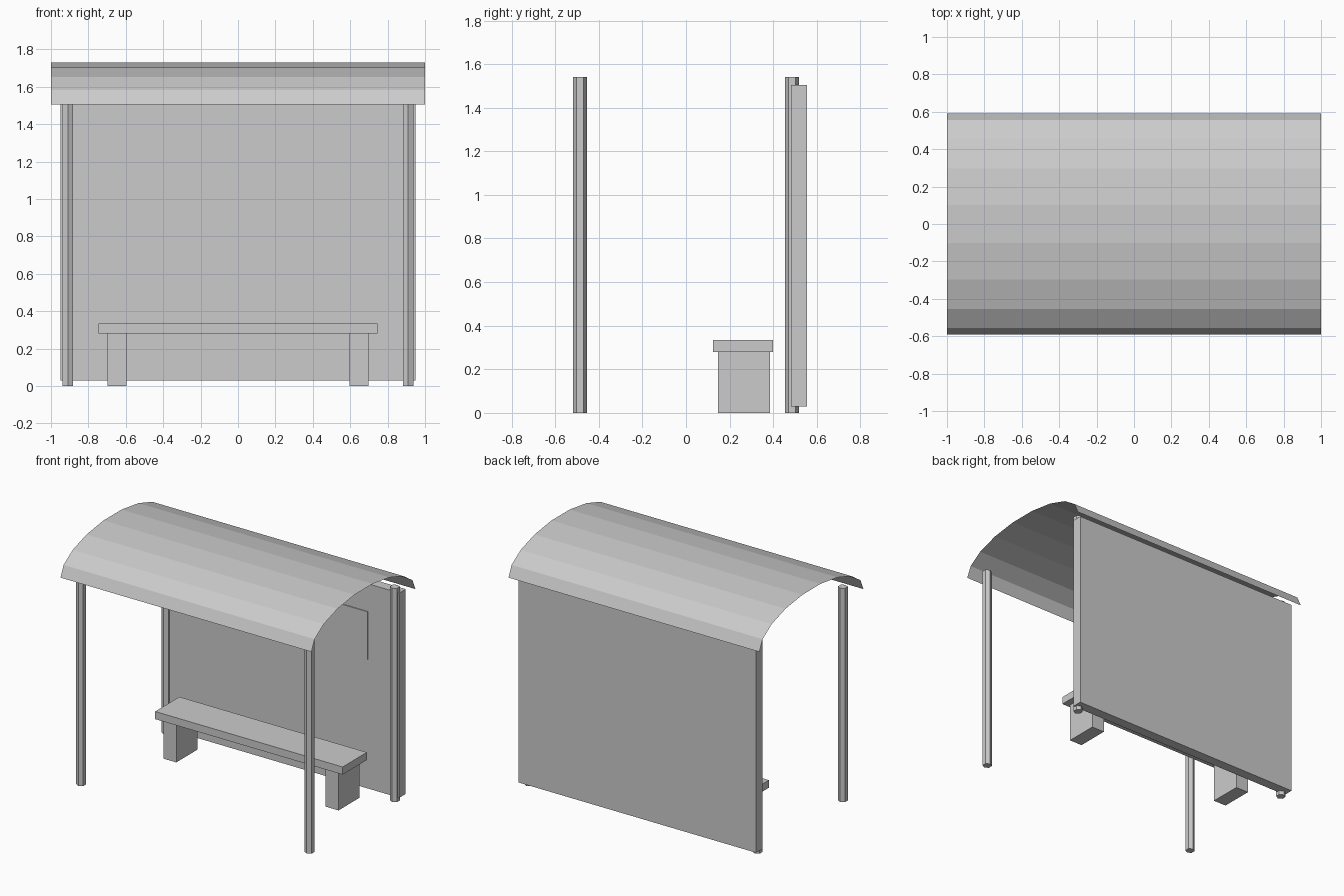
import bpy, bmesh, math
from mathutils import Matrix, Vector

cube = bpy.data.objects.get("Cube")
if cube:
    bpy.data.objects.remove(cube, do_unlink=True)

# Single flat grey
grey = bpy.data.materials.new("light_grey")
grey.use_nodes = True
colour = (0.6, 0.6, 0.6, 1)
grey.diffuse_color = colour
for node in grey.node_tree.nodes:
    if node.type == 'BSDF_PRINCIPLED':
        node.inputs["Base Color"].default_value = colour


def finish(name, bm):
    mesh = bpy.data.meshes.new(name)
    bm.to_mesh(mesh)
    bm.free()
    mesh.materials.append(grey)
    obj = bpy.data.objects.new(name, mesh)
    bpy.context.scene.collection.objects.link(obj)
    return obj


def box(name, low, high):
    low, high = Vector(low), Vector(high)
    bm = bmesh.new()
    bmesh.ops.create_cube(bm, size=1)
    bmesh.ops.scale(bm, vec=high - low, verts=bm.verts)
    bmesh.ops.translate(bm, vec=(low + high) / 2, verts=bm.verts)
    return finish(name, bm)


def post(name, x, y, radius=0.032, height=1.54):
    bm = bmesh.new()
    bmesh.ops.create_cone(bm, cap_ends=True, segments=6, radius1=radius,
                          radius2=radius, depth=height,
                          matrix=Matrix.Translation((x, y, height / 2)))
    return finish(name, bm)


# Vaulted roof: a thin half-elliptical sheet swept along x
def roof(half_length=1, half_depth=0.592, base=1.505, rise=0.228, steps=9):
    bm = bmesh.new()
    rows = []
    for i in range(steps + 1):
        a = math.pi * i / steps
        y, z = -half_depth * math.cos(a), base + rise * math.sin(a)
        rows.append([bm.verts.new((x, y, z)) for x in (-half_length, half_length)])
    for (a, b), (d, c) in zip(rows, rows[1:]):
        bm.faces.new((a, b, c, d))
    return finish("roof", bm)


roof()

# Four hexagonal posts
for side, sx in (("left", 1), ("right", -1)):
    for end, sy in (("front", -1), ("back", 1)):
        post(f"{end}_{side}_post", 0.91 * sx, 0.486 * sy)

# Back wall with a flat notice panel
box("back_wall", (-0.948, 0.482, 0.03), (0.948, 0.555, 1.505))
box("notice_panel", (-0.698, 0.476, 0.96), (0.698, 0.483, 1.305))

# Bench
box("bench_seat", (-0.747, 0.124, 0.28), (0.747, 0.4, 0.335))
for side, s in (("left", 1), ("right", -1)):
    xs = sorted((0.595 * s, 0.698 * s))
    box(f"{side}_bench_leg", (xs[0], 0.147, 0), (xs[1], 0.386, 0.28))
